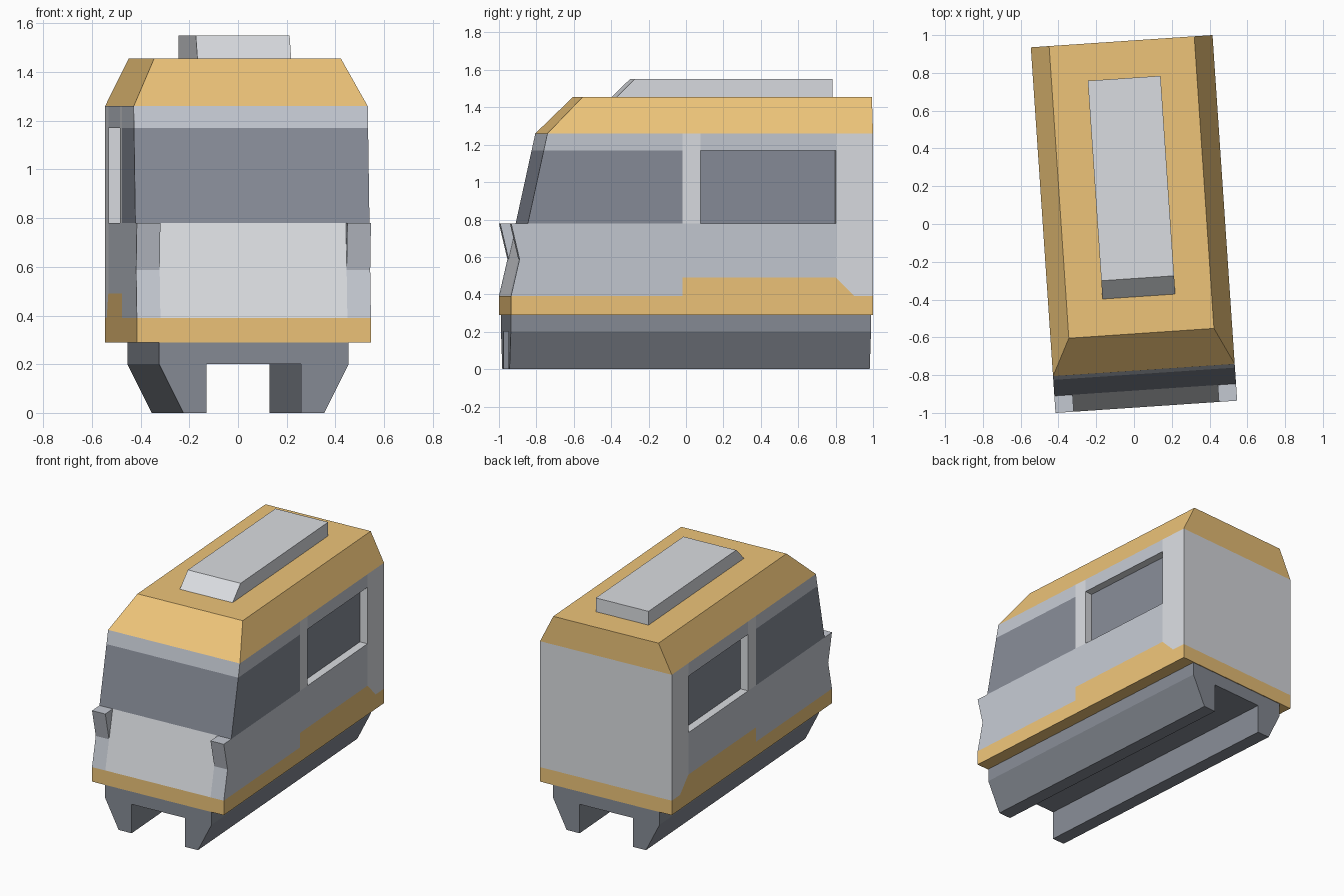
import bpy, bmesh
from math import radians
from mathutils import Vector

if "Cube" in bpy.data.objects:
    bpy.data.objects.remove(bpy.data.objects["Cube"])

TURN = radians(3.86)          # whole vehicle stands slightly turned
HW, CORNER = 0.482, 0.385     # half width, inner edge of the corner strips
PANE_DEPTH = 0.055


def material(name, rgb):
    m = bpy.data.materials.new(name)
    m.diffuse_color = (*rgb, 1)
    m.use_nodes = True
    m.node_tree.nodes["Principled BSDF"].inputs["Base Color"].default_value = m.diffuse_color
    return m


MATS = [material("yellow", (0.85, 0.55, 0.19)),
        material("blue_grey", (0.55, 0.58, 0.64)),
        material("pale", (0.70, 0.72, 0.75)),
        material("dark_glass", (0.24, 0.26, 0.31)),
        material("chassis_grey", (0.24, 0.26, 0.30))]
YELLOW, BLUE, PALE, GLASS, CHASSIS = range(5)


def finish(bm, name):
    bmesh.ops.recalc_face_normals(bm, faces=bm.faces[:])
    me = bpy.data.meshes.new(name)
    bm.to_mesh(me)
    bm.free()
    for m in MATS:
        me.materials.append(m)
    ob = bpy.data.objects.new(name, me)
    ob.rotation_euler.z = TURN
    bpy.context.collection.objects.link(ob)
    return ob


def prism(profile, axis, a, b, mat):
    """Closed prism: (y,z) profile swept along x, or (x,z) swept along y."""
    bm = bmesh.new()
    def at(t):
        return [bm.verts.new((t, p, z) if axis == 'x' else (p, t, z)) for p, z in profile]
    lo, hi = at(a), at(b)
    bm.faces.new(lo)
    bm.faces.new(hi)
    for i in range(len(lo)):
        j = (i + 1) % len(lo)
        bm.faces.new((lo[i], lo[j], hi[j], hi[i]))
    bmesh.ops.recalc_face_normals(bm, faces=bm.faces[:])
    for f in bm.faces:
        f.material_index = mat
    return bm


def cut(bm, co, no, keep=lambda c: True):
    faces = [f for f in bm.faces if keep(f.calc_center_median())]
    edges = {e for f in faces for e in f.edges}
    verts = {v for f in faces for v in f.verts}
    bmesh.ops.bisect_plane(bm, geom=faces + list(edges) + list(verts),
                           plane_co=co, plane_no=no, dist=1e-5)


# Body shell: side profile, split along the paint lines
body = prism([(-0.97, 0.29), (-0.97, 0.39), (-0.88, 0.78), (-0.775, 1.26),
              (0.97, 1.26), (0.97, 0.29)], 'x', -HW, HW, BLUE)
bmesh.ops.delete(body, geom=[f for f in body.faces if f.normal.z > 0.9], context='FACES_ONLY')
for z in (0.39, 0.49, 0.78, 1.17):
    cut(body, (0, 0, z), (0, 0, 1))
for y in (-0.05, 0.045, 0.77):
    cut(body, (0, y, 0), (0, 1, 0))
for x in (-CORNER, CORNER):
    cut(body, (x, 0, 0), (1, 0, 0))
cut(body, (0, 0.77, 0.49), (0, 1, 1), lambda c: 0.39 < c.z < 0.49 and 0.77 < c.y < 0.96)

# Body colours
body.normal_update()
panes = []
for f in body.faces:
    c, n = f.calc_center_median(), f.normal
    mat = BLUE
    if c.z < 0.39:
        mat = YELLOW
    elif abs(n.x) > 0.9:
        if c.z < 0.49 and c.y > -0.05 and c.y + c.z < 1.26:
            mat = YELLOW
        elif c.y > 0.77 or (c.z > 0.78 and -0.05 < c.y < 0.045):
            mat = PALE
        elif 0.78 < c.z < 1.17:
            mat = GLASS
            if c.y > 0.045:
                panes.append(f)
    elif n.y > 0.9:
        mat = PALE
    elif 0.78 < c.z < 1.17:
        mat = GLASS
    elif c.z < 0.78 and abs(c.x) < CORNER:
        mat = PALE
    f.material_index = mat

# Recessed rear side windows
for f in panes:
    inward = Vector((-PANE_DEPTH if f.normal.x > 0 else PANE_DEPTH, 0, 0))
    new = bmesh.ops.extrude_discrete_faces(body, faces=[f])["faces"][0]
    ring = set(new.edges)
    bmesh.ops.translate(body, verts=new.verts[:], vec=inward)
    for e in ring:
        for g in e.link_faces:
            if g is not new:
                g.material_index = PALE
bmesh.ops.remove_doubles(body, verts=body.verts[:], dist=1e-5)
finish(body, "body")

# Roof with sloped front and sides
roof = prism([(-0.775, 1.26), (-0.58, 1.455), (0.97, 1.455), (0.97, 1.26)], 'x', -HW, HW, YELLOW)
for v in roof.verts:
    if v.co.z > 1.4:
        v.co.x *= CORNER / HW
bmesh.ops.delete(roof, geom=[f for f in roof.faces if f.normal.z < -0.9], context='FACES_ONLY')
finish(roof, "roof")

# Roof equipment box
finish(prism([(-0.385, 1.455), (-0.288, 1.55), (0.773, 1.55), (0.773, 1.455)],
             'x', -0.193, 0.193, PALE), "roof_box")

# Corner lamps
for side, name in ((-1, "left_lamp"), (1, "right_lamp")):
    finish(prism([(-0.924, 0.585), (-0.97, 0.78), (-0.88, 0.78)], 'x',
                 side * CORNER, side * HW, BLUE), name)

# Chassis: cross-section with a central channel
half = [(0.39, 0.29), (0.39, 0.2), (0.29, 0.0), (0.195, 0.0), (0.195, 0.2)]
finish(prism(half + [(-x, z) for x, z in reversed(half)], 'y', -0.965, 0.965, CHASSIS), "chassis")
